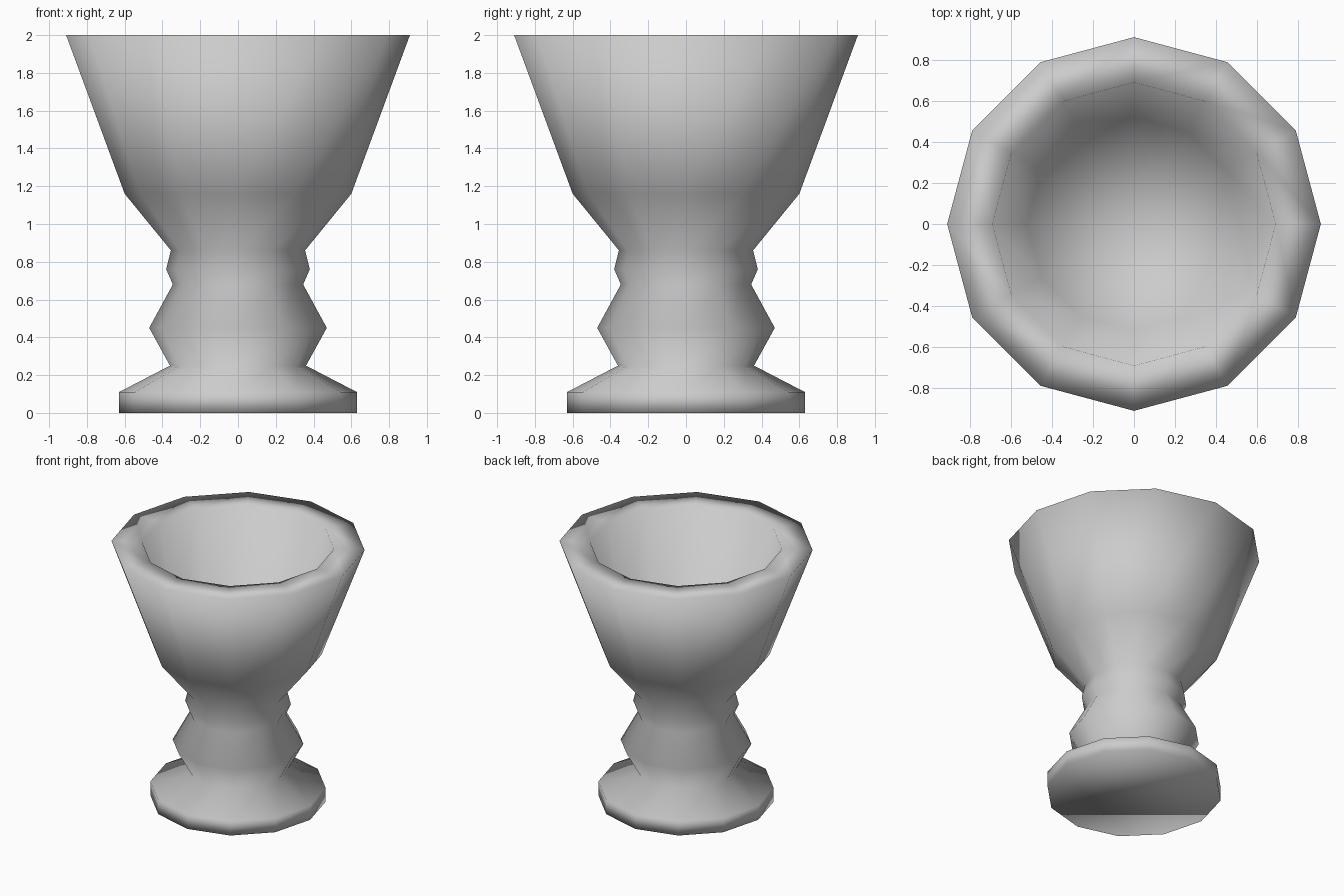
import bpy, bmesh, math

if "Cube" in bpy.data.objects:
    bpy.data.objects.remove(bpy.data.objects["Cube"], do_unlink=True)

SIDES = 12

# One plain grey
grey = bpy.data.materials.new("light grey")
grey.use_nodes = True
colour = (0.6, 0.6, 0.6, 1)
grey.diffuse_color = colour
grey.node_tree.nodes["Principled BSDF"].inputs["Base Color"].default_value = colour

# Foot, knobbed stem, cup wall, flat rim and inner wall as (radius, height)
profile = [
    (0.63, 0), (0.63, 0.11), (0.36, 0.25), (0.47, 0.45), (0.345, 0.68),
    (0.38, 0.76), (0.355, 0.86), (0.6, 1.16), (0.91, 2),
    (0.69, 2), (0.52, 1.2),
]
FLOOR_HEIGHT = 1.05

bm = bmesh.new()
rings = []
for radius, z in profile:
    angles = [2 * math.pi * i / SIDES for i in range(SIDES)]
    rings.append([bm.verts.new((radius * math.cos(a), radius * math.sin(a), z)) for a in angles])

# Walls between neighbouring rings
for low, high in zip(rings, rings[1:]):
    for i in range(SIDES):
        j = (i + 1) % SIDES
        bm.faces.new((low[i], low[j], high[j], high[i]))

# Underside and dished cup floor
bm.faces.new(rings[0][::-1])
centre = bm.verts.new((0, 0, FLOOR_HEIGHT))
for i in range(SIDES):
    bm.faces.new((rings[-1][i], rings[-1][(i + 1) % SIDES], centre))

for face in bm.faces:
    face.smooth = True
mesh = bpy.data.meshes.new("goblet")
bm.to_mesh(mesh)
bm.free()
mesh.materials.append(grey)
goblet = bpy.data.objects.new("goblet", mesh)
bpy.context.collection.objects.link(goblet)
